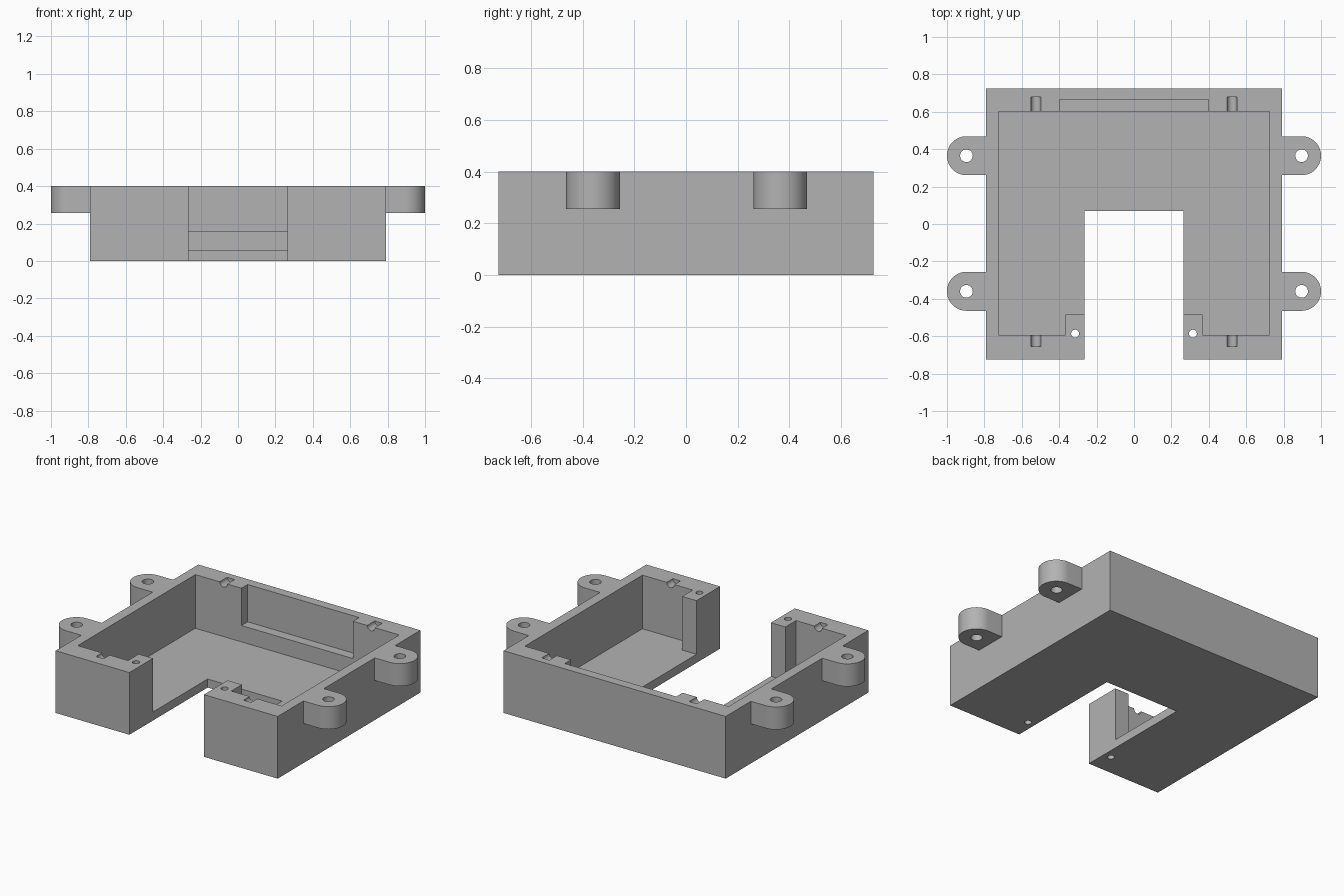
import bpy, bmesh, math

if "Cube" in bpy.data.objects:
    bpy.data.objects.remove(bpy.data.objects["Cube"])

TOP = 0.4
grey = bpy.data.materials.new("plain grey")
grey.diffuse_color = (0.45, 0.45, 0.45, 1)
grey.use_nodes = True
grey.node_tree.nodes["Principled BSDF"].inputs["Base Color"].default_value = grey.diffuse_color


def prism(name, profile, z0, z1):
    """Extrude an xy outline from z0 to z1."""
    bm = bmesh.new()
    base = bm.faces.new([bm.verts.new((x, y, z0)) for x, y in profile])
    ext = bmesh.ops.extrude_face_region(bm, geom=[base])
    for v in ext["geom"]:
        if isinstance(v, bmesh.types.BMVert):
            v.co.z = z1
    bmesh.ops.recalc_face_normals(bm, faces=bm.faces)
    me = bpy.data.meshes.new(name)
    bm.to_mesh(me)
    bm.free()
    me.materials.append(grey)
    ob = bpy.data.objects.new(name, me)
    bpy.context.collection.objects.link(ob)
    return ob


def rect(x0, x1, y0, y1):
    return [(x0, y0), (x1, y0), (x1, y1), (x0, y1)]


def arc(cx, cy, r, a0, a1, n):
    return [(cx + r * math.cos(a0 + (a1 - a0) * i / n),
             cy + r * math.sin(a0 + (a1 - a0) * i / n)) for i in range(n + 1)]


def circle(cx, cy, r, n=32):
    return arc(cx, cy, r, 0, math.tau, n)[:-1]


def combine(target, tool, operation):
    """Apply a boolean and remove the tool."""
    mod = target.modifiers.new("shape", "BOOLEAN")
    mod.operation, mod.object, mod.solver = operation, tool, "EXACT"
    bpy.context.view_layer.objects.active = target
    bpy.ops.object.modifier_apply(modifier=mod.name)
    bpy.data.objects.remove(tool)


# U-shaped outer block
tray = prism("tray", [(-0.79, -0.725), (-0.265, -0.725), (-0.265, 0.07), (0.265, 0.07),
                      (0.265, -0.725), (0.79, -0.725), (0.79, 0.725), (-0.79, 0.725)], 0, TOP)

# Inner pocket, leaving a screw post at each side of the opening
pocket = prism("pocket", [(-0.725, -0.593), (-0.367, -0.593), (-0.367, -0.485),
                          (0.367, -0.485), (0.367, -0.593), (0.725, -0.593),
                          (0.725, 0.602), (-0.725, 0.602)], 0.055, 0.6)
combine(tray, pocket, "DIFFERENCE")

# Recess in the back wall
combine(tray, prism("recess", rect(-0.397, 0.397, 0.5, 0.665), 0.16, 0.6), "DIFFERENCE")

for side in (-1, 1):
    # Rounded mounting ears
    for y in (-0.36, 0.365):
        ear = [(side * x, yy) for x, yy in
               [(0.76, y - 0.104)] + arc(0.896, y, 0.104, -math.pi / 2, math.pi / 2, 32)
               + [(0.76, y + 0.104)]]
        combine(tray, prism("ear", ear, 0.255, TOP), "UNION")
        combine(tray, prism("ear_hole", circle(side * 0.896, y, 0.034), 0.1, 0.6), "DIFFERENCE")
    # Screw holes through the posts
    combine(tray, prism("post_hole", circle(side * 0.315, -0.586, 0.021), -0.1, 0.6), "DIFFERENCE")
    # Half-round grooves in the front and back rims
    for y0, y1 in ((-0.655, -0.55), (0.55, 0.678)):
        groove = prism("groove", circle(side * 0.525, -TOP, 0.027, 24), y0, y1)
        for v in groove.data.vertices:
            x, y, z = v.co
            v.co = (x, z, -y)
        groove.data.flip_normals()
        bm = bmesh.new()
        bm.from_mesh(groove.data)
        bmesh.ops.recalc_face_normals(bm, faces=bm.faces)
        bm.to_mesh(groove.data)
        bm.free()
        combine(tray, groove, "DIFFERENCE")

# Smooth curved walls, crisp edges
bpy.ops.object.select_all(action="DESELECT")
tray.select_set(True)
bpy.context.view_layer.objects.active = tray
bpy.ops.object.shade_smooth_by_angle(angle=math.radians(30))
